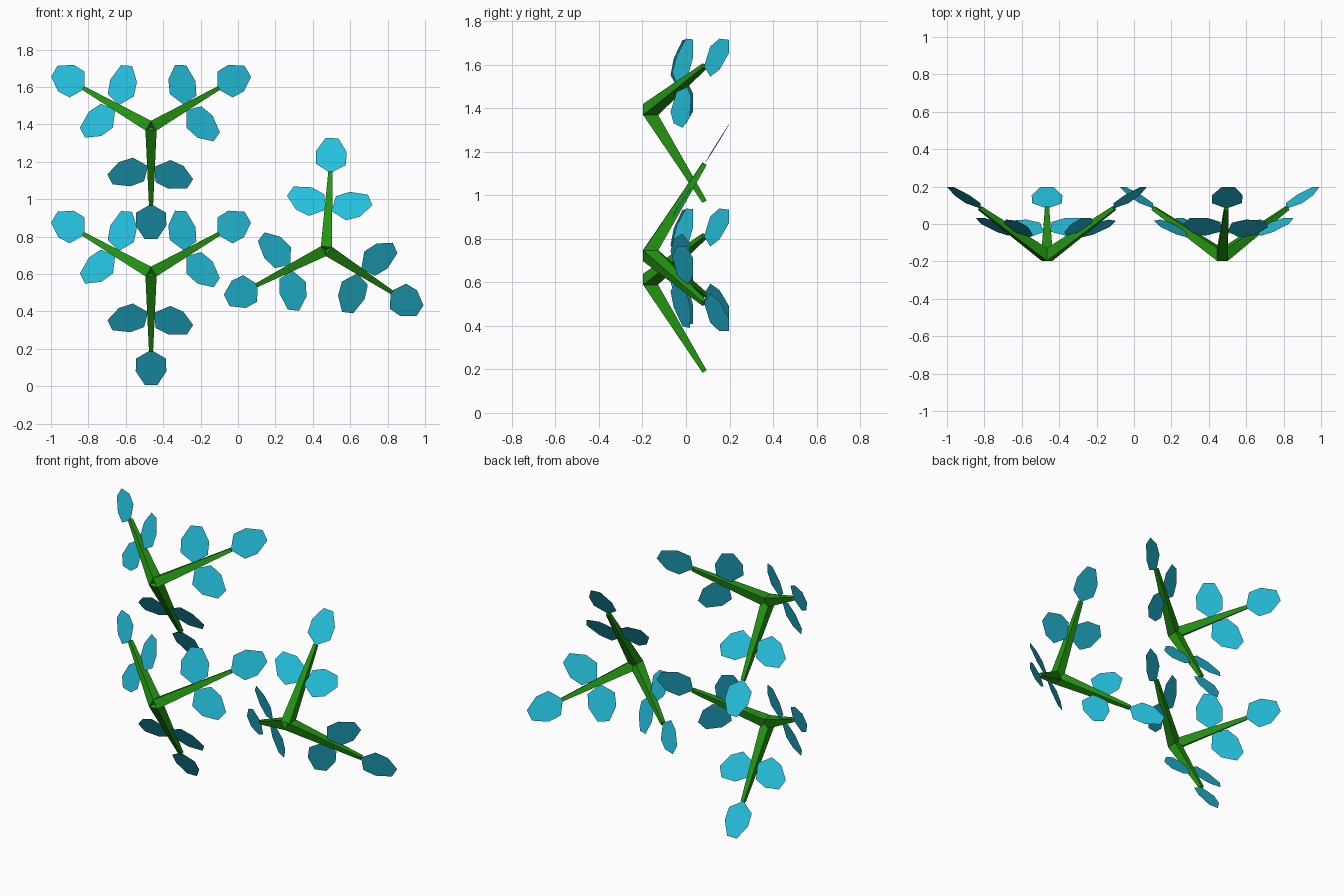
import bpy, bmesh, math
from mathutils import Matrix, Vector

cube = bpy.data.objects.get("Cube")
if cube:
    bpy.data.objects.remove(cube)


def make_material(name, color):
    mat = bpy.data.materials.new(name)
    mat.use_nodes = True
    mat.diffuse_color = color
    mat.node_tree.nodes["Principled BSDF"].inputs["Base Color"].default_value = color
    return mat


GREEN = make_material("stem green", (0.018, 0.31, 0.006, 1))
CYAN = make_material("leaf cyan", (0.018, 0.53, 0.72, 1))

RISE = math.atan(0.62)      # how far each branch leans backwards
STEM_LENGTH = 0.488
# half of the leaf outline: distance along the leaf, half width
LEAF_SIDE = [(0.055, 0.08), (0.135, 0.082), (0.22, 0.034)]


def add_object(name, bm, mat, matrix):
    mesh = bpy.data.meshes.new(name)
    bm.to_mesh(mesh)
    bm.free()
    mesh.materials.append(mat)
    obj = bpy.data.objects.new(name, mesh)
    obj.matrix_world = matrix
    bpy.context.collection.objects.link(obj)


def branch_matrix(hub, angle):
    """Local x runs across the leaves, local z along the stem."""
    along = Vector((math.cos(angle) * math.cos(RISE), math.sin(RISE),
                    math.sin(angle) * math.cos(RISE)))
    across = Vector((-math.sin(angle), 0, math.cos(angle)))
    normal = along.cross(across)
    rot = Matrix((across, normal, along)).transposed().to_4x4()
    return Matrix.Translation(hub) @ rot


def add_stem(name, matrix):
    # tapered square stem
    bm = bmesh.new()
    bmesh.ops.create_cone(
        bm, cap_ends=True, segments=4,
        radius1=0.03 * math.sqrt(2), radius2=0.011 * math.sqrt(2), depth=STEM_LENGTH,
        matrix=Matrix.Translation((0, 0, STEM_LENGTH / 2)) @ Matrix.Rotation(math.pi / 4, 4, "Z"))
    add_object(name, bm, GREEN, matrix)


def add_leaf(name, matrix, base, offset, turn):
    # flat angular leaf lying in the plane of its branch
    outline = [(0, 0)] + LEAF_SIDE + [(s, -w) for s, w in reversed(LEAF_SIDE)]
    bm = bmesh.new()
    bm.faces.new([bm.verts.new((w, 0, s)) for s, w in outline])
    place = Matrix.Translation((offset, 0, base)) @ Matrix.Rotation(math.radians(turn), 4, "Y")
    add_object(name, bm, CYAN, matrix @ place)


# three sprigs, each with three branches fanning out from a hub
SPRIGS = {
    "upper": ((-0.465, -0.172, 1.385), 270),
    "lower": ((-0.465, -0.172, 0.605), 270),
    "side": ((0.472, -0.172, 0.73), 87),
}
for label, (hub, start) in SPRIGS.items():
    for i in range(3):
        matrix = branch_matrix(hub, math.radians(start + 120 * i))
        name = f"{label}_sprig_{i + 1}"
        add_stem(name + "_stem", matrix)
        add_leaf(name + "_tip_leaf", matrix, STEM_LENGTH - 0.005, 0, 0)
        add_leaf(name + "_leaf_a", matrix, 0.25, 0.016, 61)
        add_leaf(name + "_leaf_b", matrix, 0.245, -0.016, -68)
